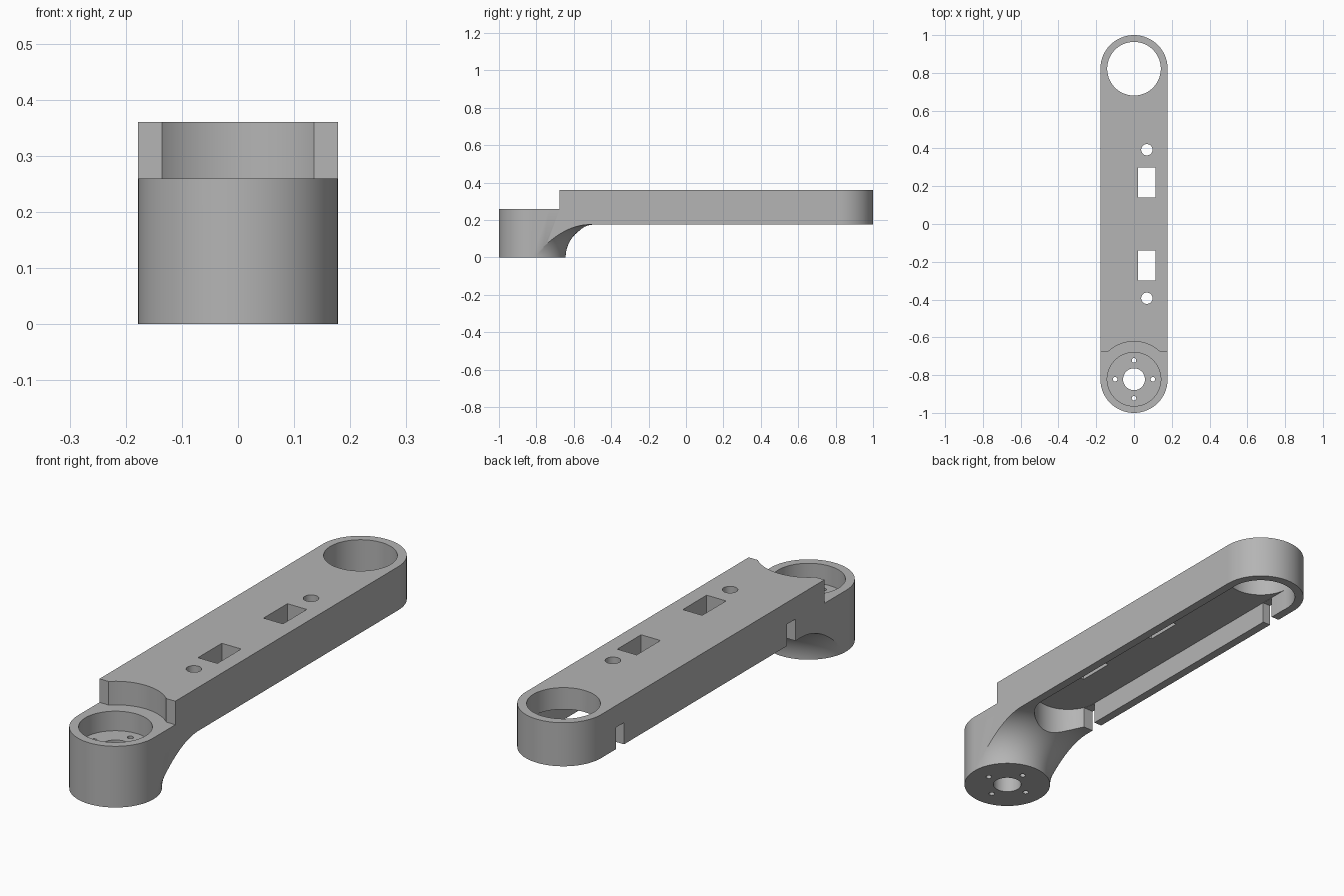
import bpy
import bmesh
from math import cos, sin, pi

if "Cube" in bpy.data.objects:
    bpy.data.objects.remove(bpy.data.objects["Cube"], do_unlink=True)

W = 0.178        # half width of the arm
END = 0.822      # distance of each end centre from the middle
BORE = 0.142     # radius of the large bores
BELLY = 0.175    # underside height of the arm
TOP = 0.36
SEG = 96

grey = bpy.data.materials.new("plain grey")
grey.use_nodes = True
colour = (0.46, 0.46, 0.46, 1)
grey.diffuse_color = colour
grey.node_tree.nodes["Principled BSDF"].inputs["Base Color"].default_value = colour


def make_object(name, bm):
    bmesh.ops.recalc_face_normals(bm, faces=bm.faces)
    mesh = bpy.data.meshes.new(name)
    bm.to_mesh(mesh)
    bm.free()
    mesh.materials.append(grey)
    obj = bpy.data.objects.new(name, mesh)
    bpy.context.collection.objects.link(obj)
    return obj


def prism(name, outline, z0, z1):
    bm = bmesh.new()
    face = bm.faces.new([bm.verts.new((x, y, z0)) for x, y in outline])
    new = bmesh.ops.extrude_face_region(bm, geom=[face])["geom"]
    verts = [v for v in new if isinstance(v, bmesh.types.BMVert)]
    bmesh.ops.translate(bm, verts=verts, vec=(0, 0, z1 - z0))
    return make_object(name, bm)


def arc(x, y, r, start, stop, n):
    return [(x + r * cos(start + (stop - start) * i / n),
             y + r * sin(start + (stop - start) * i / n)) for i in range(n + 1)]


def stadium(r, y0, y1):
    return arc(0, y1, r, 0, pi, SEG // 2) + arc(0, y0, r, pi, 2 * pi, SEG // 2)


def circle(x, y, r, n=SEG):
    return arc(x, y, r, 0, 2 * pi, n)[:-1]


def box(x0, x1, y0, y1):
    return [(x0, y0), (x1, y0), (x1, y1), (x0, y1)]


def combine(body, cutter, operation="DIFFERENCE"):
    cutter.hide_render = True
    mod = body.modifiers.new("cut", "BOOLEAN")
    mod.operation = operation
    mod.solver = "EXACT"
    mod.object = cutter
    bpy.context.view_layer.objects.active = body
    bpy.ops.object.modifier_apply(modifier=mod.name)
    bpy.data.objects.remove(cutter, do_unlink=True)


# Rounded bar that holds the whole silhouette
arm = prism("arm", stadium(W, -END, END), 0, TOP)

# Turned envelope: round foot flaring into the flat underside
foot = W + 0.0005
flare = arc(foot + BELLY, 0, BELLY, pi, pi / 2, 24)
profile = [(0, -0.1), (foot, -0.1)] + flare + [(3, BELLY), (3, 0.6), (0, 0.6)]
bm = bmesh.new()
verts = [bm.verts.new((r, 0, z)) for r, z in profile]
edges = [bm.edges.new(pair) for pair in zip(verts, verts[1:])]
bmesh.ops.spin(bm, geom=verts + edges, cent=(0, 0, 0), axis=(0, 0, 1),
               angle=2 * pi, steps=SEG, use_duplicate=False)
bmesh.ops.remove_doubles(bm, verts=bm.verts, dist=0.0001)
bmesh.ops.translate(bm, verts=bm.verts, vec=(0, -END, 0))
combine(arm, make_object("flare_envelope", bm), "INTERSECT")

# Lowered top over the foot, with a curved step
combine(arm, prism("step", box(-0.3, 0.3, -1.2, -0.675), 0.26, 0.5))
combine(arm, prism("step_curve", circle(0, -END, 0.2), 0.26, 0.5))

# Motor pocket, shaft hole and screw holes in the foot
combine(arm, prism("pocket", circle(0, -END, BORE), 0.177, 0.5))
combine(arm, prism("shaft_hole", circle(0, -END, 0.058, 48), -0.1, 0.3))
for i in range(4):
    x, y = 0.1 * cos(i * pi / 2), 0.1 * sin(i * pi / 2)
    combine(arm, prism("screw_hole", circle(x, y - END, 0.012, 20), -0.1, 0.3))

# Large bore at the back and the hollow underside
combine(arm, prism("end_bore", circle(0, END, BORE), -0.1, 0.5))
combine(arm, prism("hollow", stadium(BORE - 0.001, -0.426, END), -0.1, 0.268))

# Windows and round holes through the top plate
for side in (-1, 1):
    y = 0.22 * side
    combine(arm, prism("window", box(0.022, 0.113, y - 0.08, y + 0.08), 0.22, 0.5))
    combine(arm, prism("round_hole", circle(0.068, 0.393 * side, 0.03, 40), 0.22, 0.5))

# Cable notches in the right wall
for y in (-0.48, 0.67):
    combine(arm, prism("notch", box(-0.3, -0.11, y, y + 0.055), 0.1, 0.267))

bpy.ops.object.select_all(action="DESELECT")
arm.select_set(True)
bpy.context.view_layer.objects.active = arm
bpy.ops.object.shade_smooth_by_angle(angle=pi / 6)
